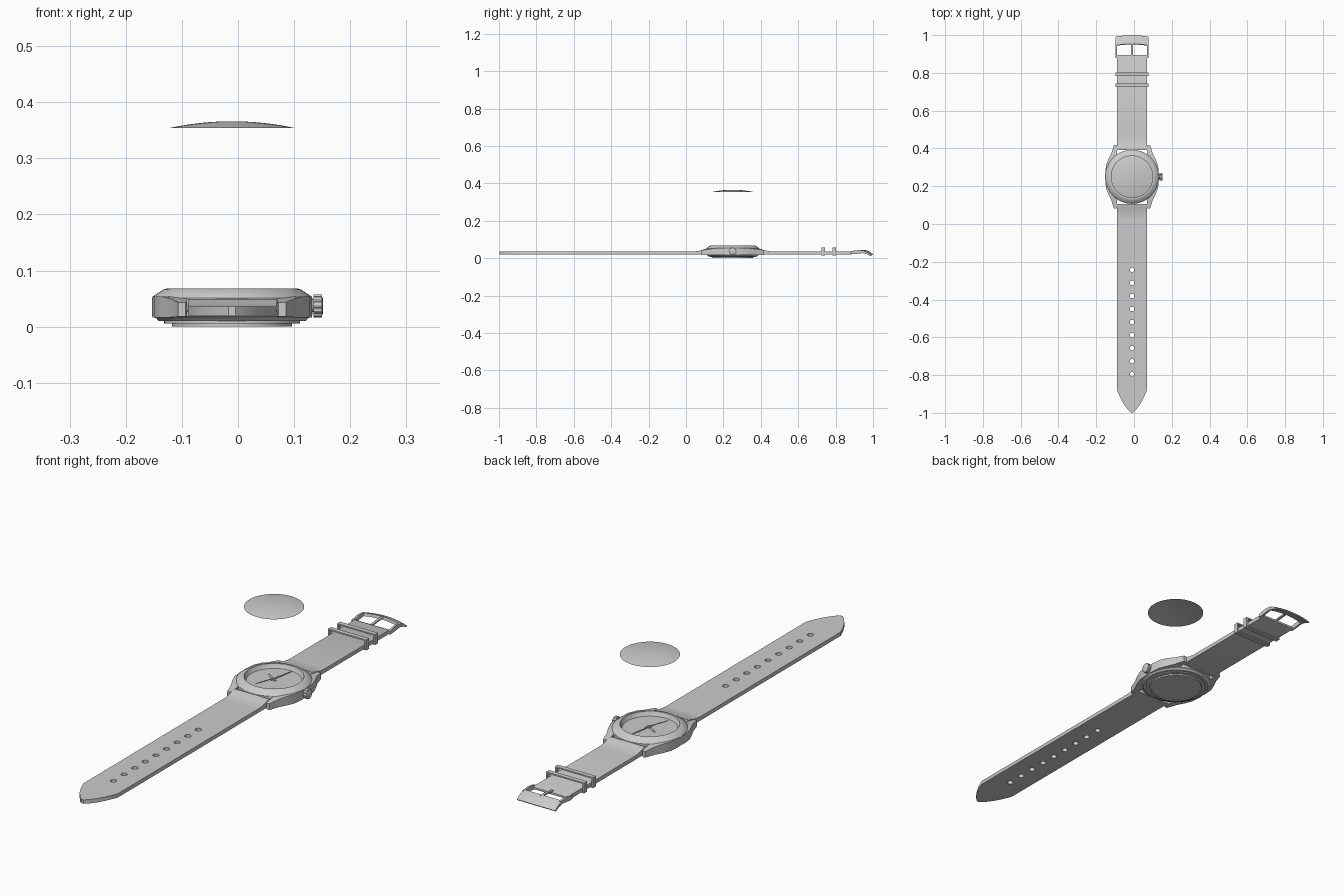
import bpy, bmesh, math
from mathutils import Vector

if "Cube" in bpy.data.objects:
    bpy.data.objects.remove(bpy.data.objects["Cube"])

CX, CY = -0.0105, 0.25      # centre of the watch head
HW = 0.079                  # half width of the strap


def add(name, bm, loc=(0, 0, 0), rot=(0, 0, 0), angle=30):
    bmesh.ops.remove_doubles(bm, verts=bm.verts, dist=1e-5)
    bmesh.ops.recalc_face_normals(bm, faces=bm.faces)
    me = bpy.data.meshes.new(name)
    bm.to_mesh(me)
    bm.free()
    ob = bpy.data.objects.new(name, me)
    bpy.context.collection.objects.link(ob)
    ob.location, ob.rotation_euler = loc, rot
    bpy.ops.object.select_all(action='DESELECT')
    ob.select_set(True)
    bpy.context.view_layer.objects.active = ob
    bpy.ops.object.shade_smooth_by_angle(angle=math.radians(angle))
    return ob


def lathe(name, profile, loc, rot=(0, 0, 0), steps=64):
    bm = bmesh.new()
    vs = [bm.verts.new((r, 0, z)) for r, z in profile]
    es = [bm.edges.new(p) for p in zip(vs, vs[1:])]
    bmesh.ops.spin(bm, geom=vs + es, cent=(0, 0, 0), axis=(0, 0, 1),
                   angle=2 * math.pi, steps=steps)
    return add(name, bm, loc, rot)


def plate(name, loops, thick, loc=(0, 0, 0), rot=(0, 0, 0), shape=None):
    """Flat outline with holes, given a thickness; shape may move vertices."""
    cu = bpy.data.curves.new(name, 'CURVE')
    cu.dimensions, cu.fill_mode, cu.extrude = '2D', 'BOTH', thick / 2
    for loop in loops:
        sp = cu.splines.new('POLY')
        sp.points.add(len(loop) - 1)
        for p, (x, y) in zip(sp.points, loop):
            p.co = (x, y, 0, 1)
        sp.use_cyclic_u = True
    tmp = bpy.data.objects.new(name + "_outline", cu)
    bpy.context.collection.objects.link(tmp)
    dg = bpy.context.evaluated_depsgraph_get()
    bm = bmesh.new()
    bm.from_mesh(tmp.evaluated_get(dg).to_mesh())
    bpy.data.objects.remove(tmp)
    bpy.data.curves.remove(cu)
    if shape:
        for v in bm.verts:
            v.co = shape(v.co)
    return add(name, bm, loc, rot)


def loft_x(name, profile, xs, bow=lambda x: (0, 0)):
    """Sweep a y-z profile through several x stations."""
    bm = bmesh.new()
    rings = []
    for x in xs:
        dy, dz = bow(x)
        rings.append([bm.verts.new((x, y + dy, z + dz)) for y, z in profile])
    n = len(profile)
    for a, b in zip(rings, rings[1:]):
        for i in range(n):
            bm.faces.new((a[i], a[(i + 1) % n], b[(i + 1) % n], b[i]))
    bm.faces.new(rings[0])
    bm.faces.new(rings[-1])
    return add(name, bm, (CX, 0, 0))


def circle(x, y, r, n=16):
    return [(x + r * math.cos(2 * math.pi * i / n), y + r * math.sin(2 * math.pi * i / n))
            for i in range(n)]


def rect(x0, x1, y0, y1):
    return [(x0, y0), (x1, y0), (x1, y1), (x0, y1)]


# Case with stepped back, bevelled bezel and recessed dial
lathe("case", [(0, .003), (.1, .003), (.1, 0), (.107, 0), (.107, .006), (.121, .006),
               (.121, .01), (.131, .01), (.135, .015), (.142, .018), (.143, .021),
               (.143, .051), (.141, .054), (.123, .066), (.117, .068), (.112, .068),
               (.110, .061), (.104, .051), (0, .051)], (CX, CY, 0))

# Domed glass floating above the case
R = .1125
dome = [(R * t / 8, .354 + .012 * (1 - (t / 8) ** 2)) for t in range(9)]
inner = [(r * .985, .354 + (z - .354) * .75) for r, z in reversed(dome)]
lathe("glass", dome + inner, (CX, CY, 0))

# Four lugs, thinning towards their tips
lug = [(.142, .01), (.138, .06), (.124, .095), (.109, .125), (.1, .155), (.096, .168),
       (.083, .168), (.08, .16), (.08, .118), (.1, .08), (.12, .01)]


def lug_shape(co):
    t = max(0, (abs(co.y) - .09) / .08)
    return Vector((co.x, co.y, .054 - .011 * t if co.z > 0 else .016 + .002 * t))


for sx in (1, -1):
    for sy in (1, -1):
        plate("lug", [[(sx * x, sy * y) for x, y in lug]], .03, (CX, CY, 0), shape=lug_shape)

# Spring bars between the lugs
for sy in (1, -1):
    lathe("spring_bar", [(0, -.082), (.006, -.082), (.006, .082), (0, .082)],
          (CX, CY + sy * .156, .032), (0, math.pi / 2, 0), 16)

# Crown with fluted grip and stem
flutes = [((.0205 if i % 4 < 2 else .0185) * math.cos(math.pi * i / 24),
           (.0205 if i % 4 < 2 else .0185) * math.sin(math.pi * i / 24)) for i in range(48)]
plate("crown", [flutes], .015, (.1425, CY, .037), (0, math.pi / 2, 0))
lathe("crown_cap", [(0, .009), (.014, .009), (.0175, .007), (.0175, 0)],
      (.1422, CY, .037), (0, math.pi / 2, 0), 32)
lathe("crown_stem", [(0, 0), (.011, 0), (.011, .02), (0, .02)],
      (.122, CY, .037), (0, math.pi / 2, 0), 24)

# Hands: tapered blades around a centre hub
for name, deg, length, tail, w, z in (("hour_hand", 58, .052, .014, .0045, .0545),
                                      ("minute_hand", -10, .09, .016, .0035, .057),
                                      ("second_hand", 160, .085, .025, .0015, .0595)):
    blade = [(-w * .7, -tail), (w * .7, -tail), (w, length * .6), (w * .3, length),
             (-w * .3, length), (-w, length * .6)]
    plate(name, [blade], .0015, (CX, CY, z), (0, 0, math.radians(deg)))
lathe("hand_hub", [(.006, .051), (.006, .061), (.004, .062), (0, .062)], (CX, CY, 0), steps=24)

# Long strap half with pointed tip and adjustment holes
half = [(HW, .1), (HW, -.88), (.062, -.92), (.044, -.953), (.022, -.983), (.006, -.998)]
outline = half + [(-x, y) for x, y in reversed(half)]
holes = [circle(0, -.243 - .069 * i, .012) for i in range(9)]
plate("long_strap", [outline] + holes, .016, (CX, 0, .028))

# Short strap half, folded round the buckle bar
loft_x("short_strap", [(.4, .02), (.885, .02), (.895, .024), (.895, .032), (.885, .036),
                       (.4, .036)], (-HW, HW))

# Padded strap ends next to the case
for name, s in (("long_strap_end", -1), ("short_strap_end", 1)):
    loft_x(name, [(CY + s * y, z) for y, z in
                  ((.143, .02), (.215, .02), (.215, .036), (.19, .038), (.165, .044),
                   (.15, .049), (.143, .049))], (-HW, HW))

# Two keeper loops
for y in (.735, .793):
    plate("keeper_loop", [rect(-.0865, .0865, .015, .058), rect(-.08, .08, .0195, .0525)],
          .019, (CX, y, 0), (math.pi / 2, 0, 0))

# Buckle: two arms, bowed front bar, hinge bar and tongue
for s in (-1, 1):
    loft_x("buckle_arm", [(.88, .022), (.9, .022), (.95, .028), (.955, .04), (.92, .043),
                          (.9, .04), (.88, .036)], sorted((s * .079, s * .0875)))
stations = [-.0875 + .175 * i / 10 for i in range(11)]
loft_x("buckle_front_bar", [(.942, .028), (.965, .022), (.988, .012), (.991, .016),
                            (.97, .032), (.945, .04)], stations,
       lambda x: (.009 * (1 - (x / .0875) ** 2), .005 * (1 - (x / .0875) ** 2)))
lathe("buckle_hinge_bar", [(0, -.085), (.006, -.085), (.006, .085), (0, .085)],
      (CX, .888, .028), (0, math.pi / 2, 0), 16)
loft_x("buckle_tongue", [(.885, .032), (.915, .036), (.96, .039), (.962, .044), (.915, .042),
                         (.885, .039)], (-.005, .005))
